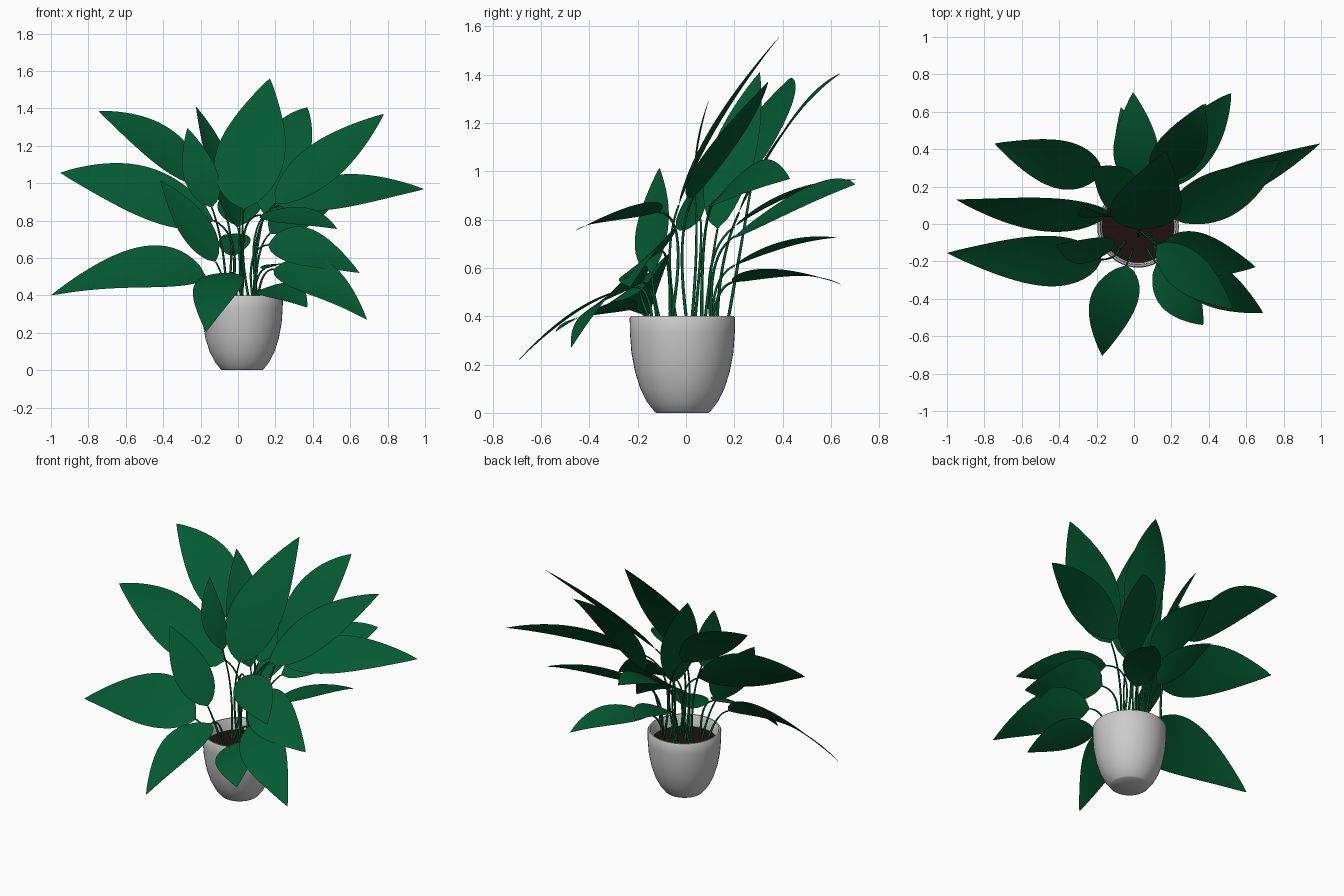
import bpy, bmesh, math
from mathutils import Vector

if "Cube" in bpy.data.objects:
    bpy.data.objects.remove(bpy.data.objects["Cube"])


def material(name, rgb):
    m = bpy.data.materials.new(name)
    m.diffuse_color = (*rgb, 1)
    m.use_nodes = True
    m.node_tree.nodes["Principled BSDF"].inputs["Base Color"].default_value = m.diffuse_color
    return m


GREEN = material("leaf_green", (0.001, 0.1, 0.034))
BROWN = material("soil_brown", (0.014, 0.005, 0.005))
CX, CY = 0.022, -0.015      # pot axis


def add_mesh(name, bm, mat=None):
    me = bpy.data.meshes.new(name)
    bm.to_mesh(me)
    bm.free()
    ob = bpy.data.objects.new(name, me)
    bpy.context.collection.objects.link(ob)
    if mat:
        me.materials.append(mat)
    bpy.ops.object.select_all(action='DESELECT')
    ob.select_set(True)
    bpy.context.view_layer.objects.active = ob
    bpy.ops.object.shade_smooth_by_angle(angle=math.radians(40))
    return ob


def lathe(name, profile, mat=None, steps=48):
    bm = bmesh.new()
    vs = [bm.verts.new((r, 0, z)) for r, z in profile]
    es = [bm.edges.new(p) for p in zip(vs, vs[1:])]
    bmesh.ops.spin(bm, geom=vs + es, cent=(0, 0, 0), axis=(0, 0, 1),
                   angle=2 * math.pi, steps=steps)
    bmesh.ops.remove_doubles(bm, verts=bm.verts, dist=1e-4)
    bmesh.ops.recalc_face_normals(bm, faces=bm.faces)
    ob = add_mesh(name, bm, mat)
    ob.location = (CX, CY, 0)
    return ob


def bezier(a, c, b, t):
    return a * (1 - t) ** 2 + c * (2 * t * (1 - t)) + b * t * t


def leaf(name, base, mid, tip, side):
    """Blade swept along a curve base-mid-tip; side is the half width vector."""
    base, mid, tip, side = map(Vector, (base, mid, tip, side))
    k = 0.45
    ctrl = (mid - base * (1 - k) ** 2 - tip * k * k) / (2 * k * (1 - k))
    normal = (tip - base).cross(side).normalized()
    if normal.z < 0:
        normal.negate()
    bm = bmesh.new()
    rows, n = [], 20
    for i in range(n + 1):
        t = i / n
        w = max(0.0, math.sin(math.pi * t ** 0.73)) ** 0.9
        p = bezier(base, ctrl, tip, t)
        rows.append([bm.verts.new(p + side * (w * s) + normal * (0.06 * side.length * w * s * s))
                     for s in (-1, -0.5, 0, 0.5, 1)])
    for r0, r1 in zip(rows, rows[1:]):
        for j in range(4):
            bm.faces.new((r0[j], r0[j + 1], r1[j + 1], r1[j]))
    bmesh.ops.remove_doubles(bm, verts=bm.verts, dist=1e-4)
    bmesh.ops.recalc_face_normals(bm, faces=bm.faces)
    add_mesh(name, bm, GREEN)
    return (ctrl - base).normalized()


def stem(name, base, tangent):
    """Thin stalk from the soil that flows into the leaf base."""
    base = Vector(base)
    start = Vector((CX + (base.x - CX) * 0.5, CY + (base.y - CY) * 0.6, 0.315))
    ctrl = base - tangent * ((base - start).length * 0.4)
    cu = bpy.data.curves.new(name, 'CURVE')
    cu.dimensions = '3D'
    cu.bevel_depth = 0.0055
    cu.bevel_resolution = 1
    cu.use_fill_caps = True
    sp = cu.splines.new('POLY')
    sp.points.add(12)
    for i, p in enumerate(sp.points):
        p.co = (*bezier(start, ctrl, base, i / 12), 1)
        p.radius = 1.3 - 0.5 * i / 12
    cu.materials.append(GREEN)
    bpy.context.collection.objects.link(bpy.data.objects.new(name, cu))


# Pot and soil
lathe("pot", [(0, 0), (0.108, 0), (0.116, 0.006), (0.146, 0.045), (0.174, 0.1), (0.196, 0.17),
              (0.211, 0.25), (0.217, 0.33), (0.218, 0.392), (0.213, 0.4), (0.205, 0.4),
              (0.2, 0.392), (0.19, 0.31)])
lathe("soil", [(0, 0.328), (0.193, 0.328)], BROWN)

# Leaves: base, middle, tip, half width vector
LEFT = [
    ((-.17, -.19, .50), (-.50, -.19, .545), (-1.0, -.155, .40), (0, .135, .112)),
    ((-.13, .06, .80), (-.50, .06, .945), (-.95, .13, 1.055), (0, .09, .142)),
    ((-.17, .28, 1.0), (-.42, .33, 1.2), (-.745, .43, 1.385), (.03, .125, .10)),
    ((-.14, .04, .87), (-.205, .045, 1.06), (-.27, .095, 1.295), (.088, 0, .02)),
    ((-.12, -.14, .58), (-.245, -.135, .78), (-.415, -.11, 1.015), (.075, .07, .04)),
]
BACK = [
    ((.03, -.03, .86), (.07, .12, 1.17), (.17, .39, 1.56), (.187, -.01, 0)),
    ((.14, .22, .83), (.25, .41, 1.165), (.37, .64, 1.405), (.13, -.03, -.043)),
    ((0, .13, .76), (-.1, .2, 1.08), (-.225, .305, 1.41), (.06, .10, .02)),
    ((.01, .2, .77), (.01, .42, .895), (-.005, .705, .965), (.12, 0, .012)),
    ((.17, .2, .73), (.35, .46, .87), (.52, .70, .945), (.085, -.07, -.07)),
    ((-.02, .2, .61), (-.02, .4, .69), (-.07, .625, .725), (.085, 0, .015)),
    ((.14, .19, .54), (.27, .4, .575), (.385, .645, .53), (.09, -.06, .015)),
]
RIGHT = [
    ((.2, .03, .89), (.47, .17, 1.12), (.78, .34, 1.37), (-.09, .10, .07)),
    ((.22, .12, .88), (.57, .24, .955), (.995, .43, .968), (-.02, .085, .088)),
    ((.12, -.11, .83), (.31, -.27, .82), (.53, -.455, .755), (.07, .085, .04)),
    ((.16, -.10, .67), (.37, -.16, .65), (.65, -.23, .52), (.02, .11, .10)),
    ((.19, -.18, .54), (.42, -.32, .49), (.69, -.475, .27), (.06, .10, .085)),
]
FRONT = [
    ((-.04, -.22, .52), (-.115, -.43, .43), (-.17, -.705, .205), (.125, -.015, -.005)),
    ((.12, -.21, .43), (.24, -.37, .42), (.37, -.54, .335), (.085, .08, .035)),
]
for group, leaves in (("left", LEFT), ("back", BACK), ("right", RIGHT), ("front", FRONT)):
    for i, spec in enumerate(leaves, 1):
        tangent = leaf(f"{group}_leaf_{i}", *spec)
        stem(f"{group}_stem_{i}", spec[0], tangent)
